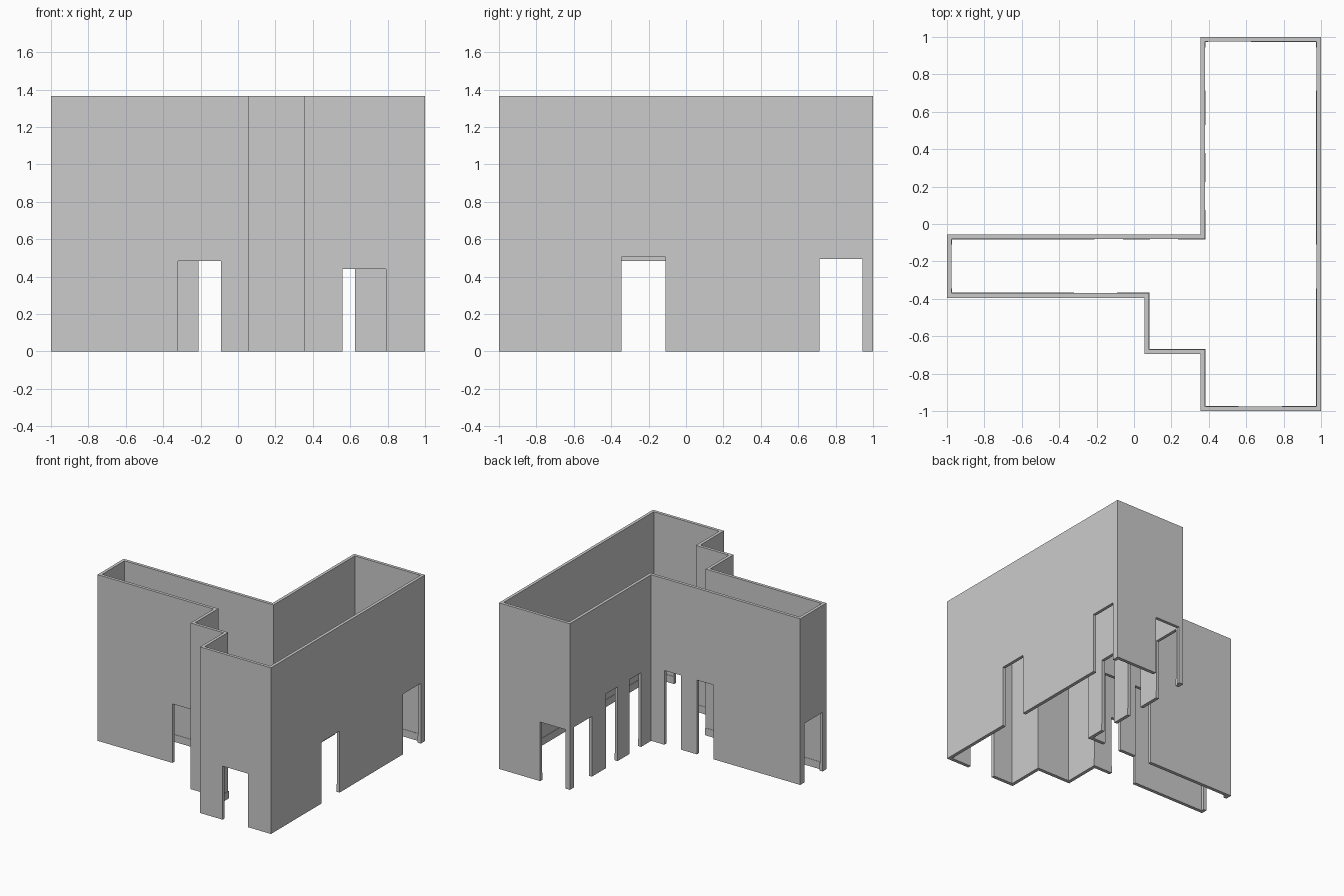
import bpy, bmesh
from mathutils import Vector

if "Cube" in bpy.data.objects:
    bpy.data.objects.remove(bpy.data.objects["Cube"])

HEIGHT, THICK, BOARD, BOARD_H = 1.365, 0.025, 0.003, 0.06

# outer floor plan, counter-clockwise
PLAN = [(1, -1), (1, 1), (.355, 1), (.355, -.055), (-1, -.055), (-1, -.395),
        (.055, -.395), (.055, -.695), (.355, -.695), (.355, -1)]

# openings: wall axis, outer wall position, inward sign, start, end, head height
OPENINGS = [
    ('y', -.395, 1, -.32, -.09, .485),    # front doors
    ('y', -1, 1, .56, .79, .44),
    ('y', 1, -1, .395, .625, .485),       # back door
    ('x', 1, -1, -.345, -.11, .505),      # right doors
    ('x', 1, -1, .715, .945, .495),
    ('x', -1, 1, -.345, -.11, .485),      # left end door
    ('x', .355, 1, .715, .945, .495),     # courtyard door
    ('x', .355, 1, .38, .53, .61),        # narrow courtyard openings
    ('x', .355, 1, .075, .225, .61),
    ('y', -.055, -1, .085, .235, .61),
    ('y', -.055, -1, -.21, -.06, .61),
]


def inset(points, d):
    out = []
    for i, p in enumerate(points):
        p, a, b = Vector(p), Vector(points[i - 1]), Vector(points[(i + 1) % len(points)])
        u, v = (p - a).normalized(), (b - p).normalized()
        out.append(p + d * Vector((-u.y - v.y, u.x + v.x)))
    return out


def finish(bm, name):
    bmesh.ops.recalc_face_normals(bm, faces=bm.faces[:])
    mesh = bpy.data.meshes.new(name)
    bm.to_mesh(mesh)
    bm.free()
    obj = bpy.data.objects.new(name, mesh)
    bpy.context.collection.objects.link(obj)
    return obj


def ring(name, d0, d1, height):
    bm = bmesh.new()
    loops = [[bm.verts.new((p.x, p.y, z)) for p in inset(PLAN, d)]
             for d, z in ((d0, 0), (d0, height), (d1, height), (d1, 0))]
    n = len(PLAN)
    for k in range(4):
        a, b = loops[k], loops[(k + 1) % 4]
        for i in range(n):
            j = (i + 1) % n
            bm.faces.new((a[i], a[j], b[j], b[i]))
    return finish(bm, name)


# cutter holding all the openings
bm = bmesh.new()
for axis, pos, sign, s, e, h in OPENINGS:
    lo, hi = sorted((pos - sign * .01, pos + sign * (THICK + .01)))
    x0, x1, y0, y1 = (lo, hi, s, e) if axis == 'x' else (s, e, lo, hi)
    for v in bmesh.ops.create_cube(bm, size=1)['verts']:
        v.co = (x1 if v.co.x > 0 else x0, y1 if v.co.y > 0 else y0,
                h if v.co.z > 0 else -.1)
cutter = finish(bm, "opening_cutter")
cutter.hide_render = True

# walls and the thin skirting board along their inner side
for obj in (ring("walls", 0, THICK, HEIGHT),
            ring("skirting_board", THICK, THICK + BOARD, BOARD_H)):
    mod = obj.modifiers.new("openings", 'BOOLEAN')
    mod.operation = 'DIFFERENCE'
    mod.solver = 'EXACT'
    mod.object = cutter
    bpy.context.view_layer.objects.active = obj
    bpy.ops.object.modifier_apply(modifier=mod.name)

bpy.data.objects.remove(cutter)
